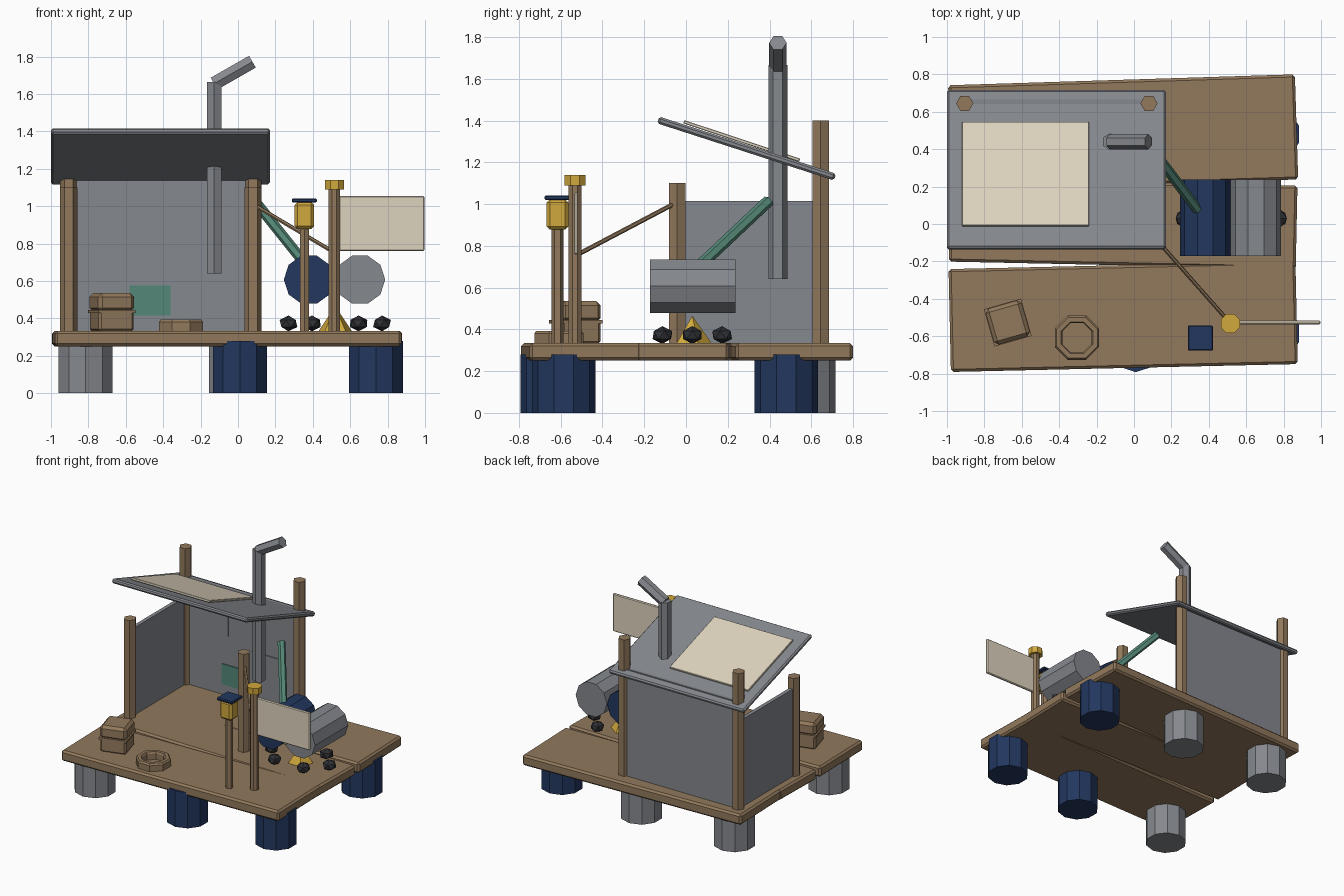
import bpy, bmesh, math
from mathutils import Vector, Matrix, Euler

if "Cube" in bpy.data.objects:
    bpy.data.objects.remove(bpy.data.objects["Cube"])


def material(name, r, g, b):
    lin = [((c / 255 + 0.055) / 1.055) ** 2.4 for c in (r, g, b)]
    m = bpy.data.materials.new(name)
    m.diffuse_color = (*lin, 1)
    m.use_nodes = True
    m.node_tree.nodes["Principled BSDF"].inputs["Base Color"].default_value = m.diffuse_color
    return m


WOOD = material("weathered wood", 146, 121, 92)
STEEL = material("grey steel", 133, 136, 142)
NAVY = material("navy paint", 34, 55, 95)
CREAM = material("cream canvas", 222, 212, 191)
YELLOW = material("warm yellow", 208, 168, 60)
TEAL = material("teal paint", 84, 135, 119)
COAL = material("charcoal", 48, 49, 53)


def finish(bm, name, mat):
    me = bpy.data.meshes.new(name)
    bmesh.ops.recalc_face_normals(bm, faces=bm.faces)
    bm.to_mesh(me)
    bm.free()
    me.materials.append(mat)
    ob = bpy.data.objects.new(name, me)
    bpy.context.collection.objects.link(ob)
    return ob


def box(name, mat, loc, size, rot=(0, 0, 0), bevel=0.0):
    """Box from centre, size and rotation in degrees."""
    bm = bmesh.new()
    bmesh.ops.create_cube(bm, size=1)
    bmesh.ops.scale(bm, vec=size, verts=bm.verts)
    if bevel:
        bmesh.ops.bevel(bm, geom=bm.edges[:], offset=bevel, segments=1, affect='EDGES')
    r = Euler([math.radians(a) for a in rot]).to_matrix().to_4x4()
    bm.transform(Matrix.Translation(loc) @ r)
    return finish(bm, name, mat)


def tube(name, mat, a, b, r, n=6, spin=0, r2=None):
    """Prism or cone from point a to point b."""
    a, b = Vector(a), Vector(b)
    d = b - a
    bm = bmesh.new()
    bmesh.ops.create_cone(bm, cap_ends=True, segments=n, radius1=r,
                          radius2=r if r2 is None else r2, depth=d.length)
    q = Vector((0, 0, 1)).rotation_difference(d).to_matrix().to_4x4()
    bm.transform(Matrix.Translation((a + b) / 2) @ q @ Matrix.Rotation(math.radians(spin), 4, 'Z'))
    return finish(bm, name, mat)


def lathe(name, mat, loc, profile, n, spin=0, closed=False):
    """Rings of n sides from (radius, z) pairs, capped or closed on itself."""
    bm = bmesh.new()
    rings = []
    for r, z in profile:
        rings.append([bm.verts.new((loc[0] + r * math.cos(math.tau * i / n + spin),
                                    loc[1] + r * math.sin(math.tau * i / n + spin),
                                    loc[2] + z)) for i in range(n)])
    pairs = list(zip(rings, rings[1:]))
    if closed:
        pairs.append((rings[-1], rings[0]))
    else:
        bm.faces.new(rings[0])
        bm.faces.new(rings[-1])
    for lo, hi in pairs:
        for i in range(n):
            j = (i + 1) % n
            bm.faces.new((lo[i], lo[j], hi[j], hi[i]))
    return finish(bm, name, mat)


# deck: three crooked planks
for name, y, w, a in (("front", -0.495, 0.55, 1.3), ("middle", 0.002, 0.445, -1.2),
                      ("back", 0.49, 0.562, 1.8)):
    box(f"deck_plank_{name}", WOOD, (-0.058, y, 0.292), (1.855, w, 0.083), (0, 0, a), 0.014)

# float barrels under the deck
for name, mat, x, y in (("front_left", STEEL, -0.815, -0.60), ("front_middle", NAVY, 0.01, -0.64),
                        ("front_right", NAVY, 0.737, -0.585), ("back_left", STEEL, -0.815, 0.565),
                        ("back_middle", STEEL, -0.01, 0.565), ("back_right", NAVY, 0.737, 0.48)):
    tube(f"float_barrel_{name}", mat, (x, y, 0), (x, y, 0.28), 0.152, 10)

# hut posts and walls
for side, x in (("left", -0.905), ("right", 0.08)):
    tube(f"front_post_{side}", WOOD, (x, -0.042, 0.3), (x, -0.042, 1.10), 0.046, 6, 30)
    tube(f"back_post_{side}", WOOD, (x, 0.645, 0.3), (x, 0.645, 1.40), 0.046, 6, 30)
box("back_wall", STEEL, (-0.412, 0.65, 0.75), (0.985, 0.03, 0.84))
box("left_wall", STEEL, (-0.905, 0.30, 0.67), (0.03, 0.69, 0.69))

# patches on the inside of the back wall
for name, mat, x0, x1, z0, z1 in (("upper", STEEL, -0.82, -0.525, 0.80, 1.015),
                                  ("lower", STEEL, -0.32, -0.075, 0.47, 0.74),
                                  ("painted", TEAL, -0.58, -0.36, 0.415, 0.575)):
    box(f"wall_patch_{name}", mat, ((x0 + x1) / 2, 0.632, (z0 + z1) / 2),
        (x1 - x0, 0.009, z1 - z0))

# sloping roof with a canvas sheet on top
TILT = -17.9
box("roof", STEEL, (-0.415, 0.29, 1.266), (1.17, 0.89, 0.034), (TILT, 0, 0), 0.01)
box("roof_canvas", CREAM, (-0.58, 0.267, 1.302), (0.68, 0.585, 0.016), (TILT - 0.5, 0, 0), 0.003)

# stove pipe
tube("stove_pipe", STEEL, (-0.127, 0.44, 0.64), (-0.127, 0.44, 1.665), 0.045)
tube("stove_pipe_elbow", STEEL, (-0.128, 0.44, 1.655), (0.077, 0.44, 1.772), 0.042)

# boiler drums above the fire and their feed pipe
tube("boiler_drum_left", NAVY, (0.38, -0.172, 0.607), (0.38, 0.238, 0.607), 0.135, 10, 18)
tube("boiler_drum_right", STEEL, (0.652, -0.172, 0.607), (0.652, 0.238, 0.607), 0.135, 10, 18)
tube("feed_pipe", TEAL, (0.10, 0.395, 1.015), (0.36, 0.05, 0.69), 0.028)

# fire: flame and a ring of coals
tube("flame", YELLOW, (0.52, 0.03, 0.33), (0.52, 0.03, 0.465), 0.095, 5, 0, 0.0)
for i in range(6):
    a = math.tau * i / 6
    bm = bmesh.new()
    bmesh.ops.create_icosphere(bm, subdivisions=1, radius=0.053)
    bm.transform(Matrix.Translation((0.52 + 0.25 * math.cos(a), 0.03 + 0.165 * math.sin(a), 0.373))
                 @ Matrix.Diagonal((1, 1, 0.8, 1)) @ Matrix.Rotation(a, 4, 'Z'))
    finish(bm, f"coal_{i + 1}", COAL)

# sign post with cap, board and stay rope
tube("sign_post", WOOD, (0.515, -0.532, 0.3), (0.515, -0.532, 1.10), 0.033, 8, 22.5)
tube("sign_post_cap", YELLOW, (0.515, -0.532, 1.09), (0.515, -0.532, 1.14), 0.055, 8, 22.5)
box("sign_board", CREAM, (0.767, -0.527, 0.907), (0.46, 0.02, 0.295), (0, 0, 0), 0.006)
tube("stay_rope", WOOD, (0.09, -0.05, 1.005), (0.51, -0.525, 0.755), 0.011)

# lantern on its post
tube("lantern_post", WOOD, (0.355, -0.615, 0.3), (0.355, -0.615, 0.90), 0.028)
box("lantern", YELLOW, (0.355, -0.615, 0.95), (0.104, 0.104, 0.145), (0, 0, 0), 0.016)
box("lantern_cap", NAVY, (0.355, -0.61, 1.03), (0.135, 0.135, 0.022), (0, 0, 0), 0.006)

# storage crate with lid seam
box("crate_body", WOOD, (-0.675, -0.527, 0.39), (0.195, 0.195, 0.12), (0, 0, 16), 0.012)
box("crate_band", WOOD, (-0.675, -0.527, 0.436), (0.207, 0.207, 0.016), (0, 0, 16))
box("crate_lid", WOOD, (-0.675, -0.527, 0.485), (0.2, 0.2, 0.1), (0, 0, 16), 0.02)

# coil ring lying on the deck
lathe("deck_ring", WOOD, (-0.305, -0.608, 0.33),
      [(0.128, 0), (0.128, 0.05), (0.118, 0.063), (0.092, 0.063), (0.085, 0.05), (0.085, 0)],
      8, math.pi / 8, closed=True)
